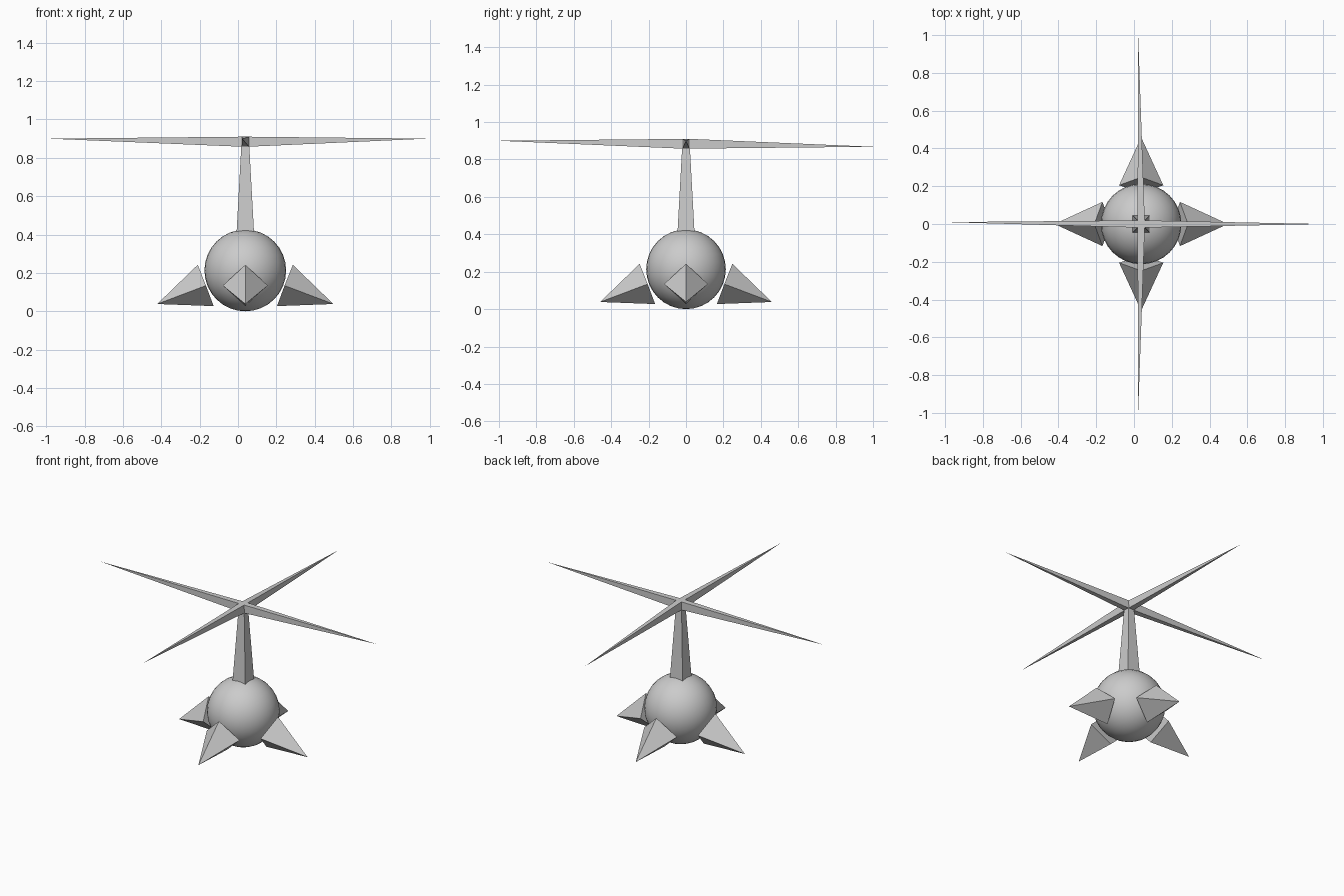
import bpy
import bmesh
from math import cos, sin, pi
from mathutils import Vector

if "Cube" in bpy.data.objects:
    bpy.data.objects.remove(bpy.data.objects["Cube"])

CX = 0.038          # body axis sits slightly off centre
R = 0.213           # body radius


def make_object(name, verts, faces):
    bm = bmesh.new()
    vs = [bm.verts.new(v) for v in verts]
    for f in faces:
        bm.faces.new([vs[i] for i in f])
    bmesh.ops.recalc_face_normals(bm, faces=bm.faces)
    mesh = bpy.data.meshes.new(name)
    bm.to_mesh(mesh)
    bm.free()
    obj = bpy.data.objects.new(name, mesh)
    bpy.context.collection.objects.link(obj)
    return obj


def pyramid(name, base, apex):
    faces = [(0, 1, 2, 3)] + [(i, (i + 1) % 4, 4) for i in range(4)]
    return make_object(name, base + [apex], faces)


# round body
bpy.ops.mesh.primitive_uv_sphere_add(segments=32, ring_count=16, radius=R, location=(CX, 0, R))
body = bpy.context.object
body.name = "body"
bpy.ops.object.shade_smooth()

# tapered square mast, its top block is the rotor hub
rings = [(0.046, 0.40), (0.021, 0.858), (0.019, 0.91)]
signs = [(-1, -1), (1, -1), (1, 1), (-1, 1)]
verts = [(CX + sx * h, sy * h, z) for h, z in rings for sx, sy in signs]
faces = [(3, 2, 1, 0), (8, 9, 10, 11)]
for r in (0, 4):
    faces += [(r + i, r + (i + 1) % 4, r + 4 + (i + 1) % 4, r + 4 + i) for i in range(4)]
make_object("mast", verts, faces)

# rotor blades: long spikes from each hub side
tips = [(0.99, 0.0, 0.90), (0.022, 1.0, 0.868), (-0.99, 0.01, 0.90), (0.022, -1.0, 0.90)]
# landing fins: leaning diamond pyramids around the body
diamond = [(0.248, 0, 0.242), (0.205, 0.117, 0.134), (0.165, 0, 0.027), (0.205, -0.117, 0.134)]
for k in range(4):
    a = k * pi / 2
    out, side = Vector((cos(a), sin(a), 0)), Vector((-sin(a), cos(a), 0))

    def place(r, s, z):
        return Vector((CX, 0, z)) + out * r + side * s

    base = [place(0.019, s * 0.019, z) for s, z in ((-1, 0.858), (1, 0.858), (1, 0.91), (-1, 0.91))]
    pyramid(f"rotor_blade_{k + 1}", base, tips[k])
    pyramid(f"fin_{k + 1}", [place(*p) for p in diamond], place(0.459, 0, 0.038))
